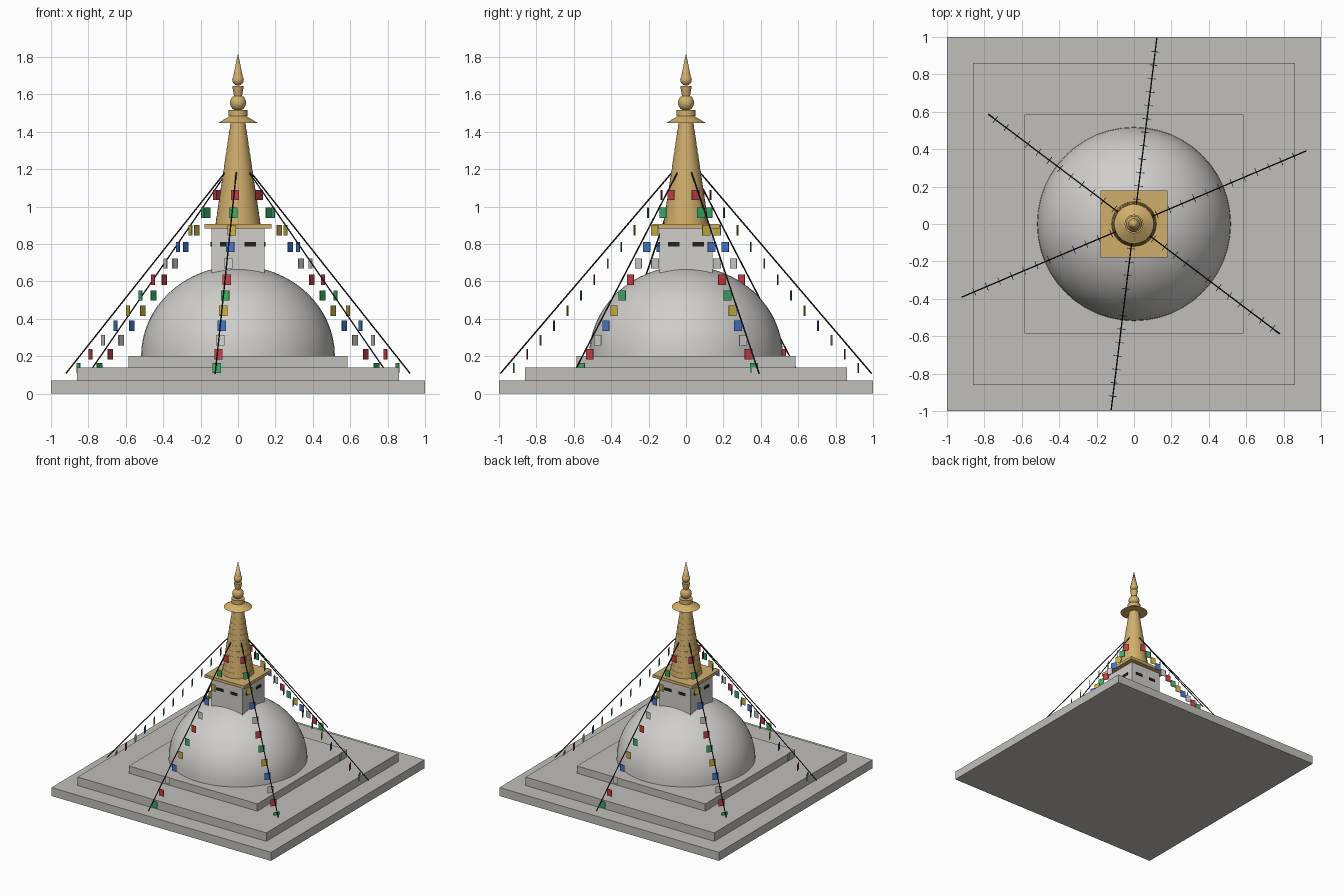
import bpy, bmesh, math
from mathutils import Matrix, Vector

if "Cube" in bpy.data.objects:
    bpy.data.objects.remove(bpy.data.objects["Cube"], do_unlink=True)


def material(name, r, g, b):
    m = bpy.data.materials.new(name)
    m.use_nodes = True
    m.diffuse_color = (r, g, b, 1)
    m.node_tree.nodes["Principled BSDF"].inputs["Base Color"].default_value = (r, g, b, 1)
    return m


stone = material("grey stone", 0.53, 0.52, 0.49)
plaster = material("pale plaster", 0.63, 0.62, 0.6)
gold = material("gold", 0.64, 0.43, 0.15)
black = material("black", 0.015, 0.015, 0.015)
flag_colours = [
    material("red cloth", 0.6, 0.05, 0.06),
    material("green cloth", 0.05, 0.42, 0.14),
    material("yellow cloth", 0.6, 0.46, 0.05),
    material("blue cloth", 0.06, 0.19, 0.62),
    material("white cloth", 0.65, 0.65, 0.65),
]


def make(name, bm, mat, smooth=False):
    bmesh.ops.recalc_face_normals(bm, faces=bm.faces)
    mesh = bpy.data.meshes.new(name)
    bm.to_mesh(mesh)
    bm.free()
    ob = bpy.data.objects.new(name, mesh)
    bpy.context.collection.objects.link(ob)
    mesh.materials.append(mat)
    if smooth:
        bpy.ops.object.select_all(action="DESELECT")
        ob.select_set(True)
        bpy.context.view_layer.objects.active = ob
        bpy.ops.object.shade_smooth_by_angle(angle=math.radians(30))
    return ob


def box(name, size, centre, mat, turn=0):
    bm = bmesh.new()
    place = Matrix.Translation(centre) @ Matrix.Rotation(turn, 4, "Z") @ Matrix.Diagonal((*size, 1))
    bmesh.ops.create_cube(bm, size=1, matrix=place)
    return make(name, bm, mat)


def lathe(name, profile, mat, steps=32):
    """Turn (radius, height) points around z; ends lie on the axis."""
    bm = bmesh.new()
    verts = [bm.verts.new((r, 0, z)) for r, z in profile]
    edges = [bm.edges.new(pair) for pair in zip(verts, verts[1:])]
    bmesh.ops.spin(bm, geom=verts + edges, axis=(0, 0, 1), cent=(0, 0, 0),
                   angle=math.tau, steps=steps, use_merge=False)
    bmesh.ops.remove_doubles(bm, verts=bm.verts, dist=0.0005)
    return make(name, bm, mat, smooth=True)


def arc(radius, height, base, start, count):
    """Elliptic arc from a start angle up to the pole."""
    angles = [start + (math.pi / 2 - start) * i / count for i in range(count + 1)]
    return [(radius * math.cos(a), base + height * math.sin(a)) for a in angles]


# Stepped terraces
for name, half, low, high in (("lower_terrace", 1.0, 0, 0.07),
                              ("middle_terrace", 0.86, 0.07, 0.14),
                              ("upper_terrace", 0.585, 0.14, 0.2)):
    box(name, (2 * half, 2 * half, high - low), (0, 0, (low + high) / 2), stone)

# Dome
lathe("dome", [(0, 0.2)] + arc(0.518, 0.482, 0.2, 0, 16), plaster, 48)

# Square tower with a pair of eyes on each side, and its cap
box("tower", (0.284, 0.284, 0.24), (0, 0, 0.765), plaster)
for side in range(4):
    turn = side * math.pi / 2
    for x in (-0.065, 0.065):
        spot = Matrix.Rotation(turn, 3, "Z") @ Vector((x, -0.143, 0.798))
        box("eye", (0.062, 0.006, 0.022), spot, black, turn)
box("tower_cap", (0.358, 0.358, 0.024), (0, 0, 0.894), gold)

# Ringed spire
tiers, spire_low, spire_high = 13, 0.905, 1.45
step = (spire_high - spire_low) / tiers
profile = [(0, spire_low)]
for i in range(tiers):
    radius = 0.12 - 0.075 * i / (tiers - 1)
    z = spire_low + i * step
    profile += [(radius, z), (radius - 0.005, z + step)]
lathe("spire", profile + [(0, spire_high)], gold)

# Parasol and finial
lathe("parasol", [(0, 1.446), (0.106, 1.446), (0.045, 1.483), (0, 1.483)], gold)
lathe("finial_collar", [(0, 1.48), (0.05, 1.483), (0.05, 1.517), (0, 1.517)], gold)
lathe("finial_large_ball", arc(0.043, 0.043, 1.555, -math.pi / 2, 16), gold)
lathe("finial_cup", [(0, 1.585), (0.02, 1.585), (0.031, 1.645), (0, 1.645)], gold)
lathe("finial_small_ball", arc(0.031, 0.031, 1.678, -math.pi / 2, 14), gold)
lathe("finial_tip", [(0, 1.698), (0.025, 1.698), (0, 1.82)], gold)

# Six ropes, each hung with twelve flags in repeating colours
for k in range(6):
    angle = math.radians(23 + 60 * k)
    outward = Vector((math.cos(angle), math.sin(angle), 0))
    top = outward * 0.06 + Vector((0, 0, 1.2))
    foot = outward + Vector((0, 0, 0.107))
    line = foot - top
    bm = bmesh.new()
    bmesh.ops.create_cone(bm, cap_ends=True, segments=6, radius1=0.004, radius2=0.004,
                          depth=line.length,
                          matrix=Matrix.Translation((top + foot) / 2)
                          @ line.to_track_quat("Z", "Y").to_matrix().to_4x4())
    make("rope", bm, black, smooth=True)
    for i in range(12):
        t = (i + 1) / 13
        spot = top.lerp(foot, t)
        spot.z -= 0.042 + 0.18 * t * (1 - t)
        box("flag", (0.004, 0.045, 0.055), spot, flag_colours[i % 5], angle)
